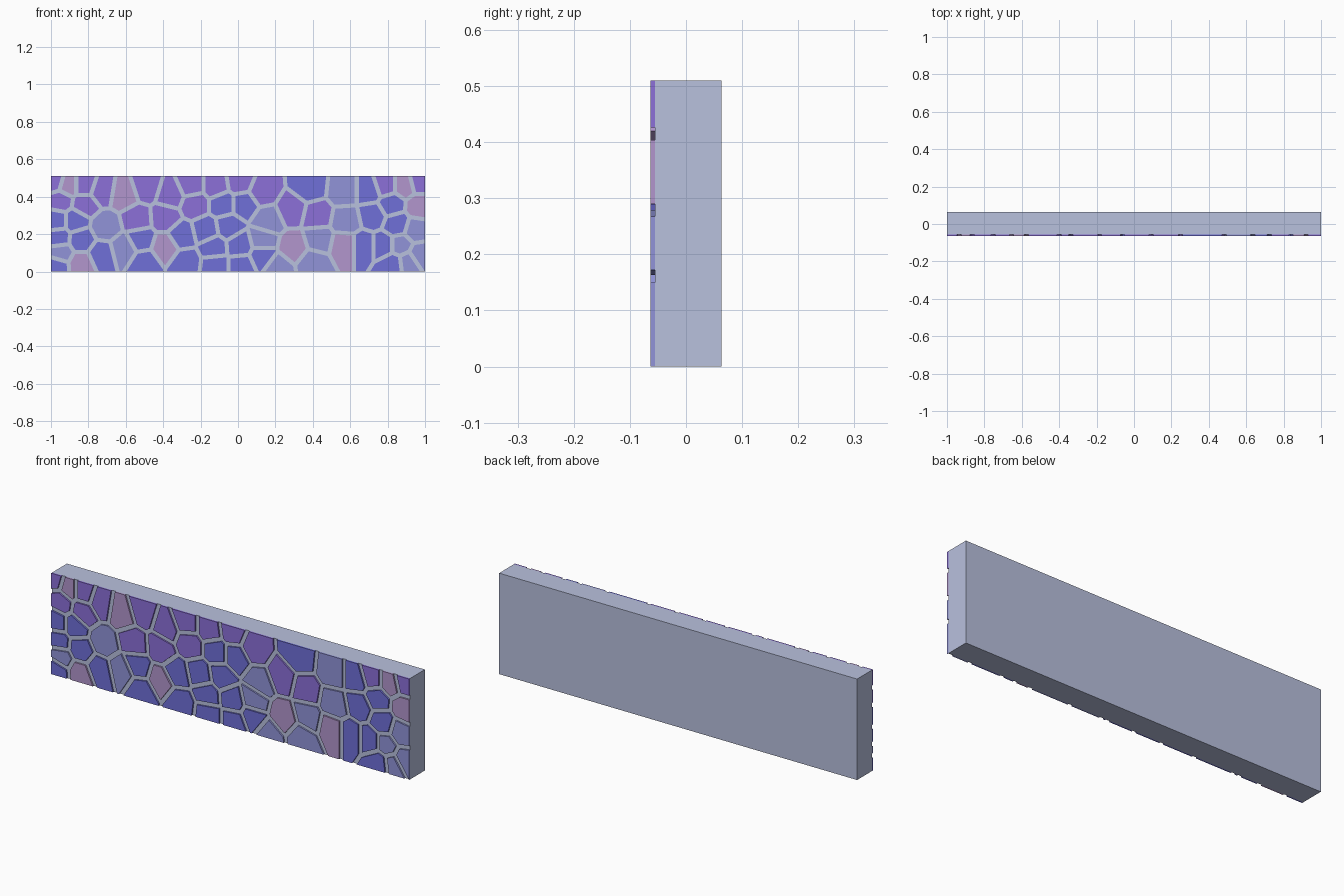
import bpy, bmesh
from mathutils import Vector

if "Cube" in bpy.data.objects:
    bpy.data.objects.remove(bpy.data.objects["Cube"])

HEIGHT, BACK, FACE, FRONT = 0.51, 0.063, -0.055, -0.063
GAP = 0.011  # half width of the mortar joint


def material(name, colour):
    mat = bpy.data.materials.new(name)
    mat.diffuse_color = (*colour, 1)
    mat.use_nodes = True
    mat.node_tree.nodes["Principled BSDF"].inputs["Base Color"].default_value = mat.diffuse_color
    return mat


def finish(bm, name, mat):
    bmesh.ops.recalc_face_normals(bm, faces=bm.faces)
    mesh = bpy.data.meshes.new(name)
    bm.to_mesh(mesh)
    bm.free()
    mesh.materials.append(mat)
    bpy.context.collection.objects.link(bpy.data.objects.new(name, mesh))


def prism(bm, outline, y0, y1):
    a = [bm.verts.new((p.x, y0, p.y)) for p in outline]
    b = [bm.verts.new((p.x, y1, p.y)) for p in outline]
    bm.faces.new(a)
    bm.faces.new(b[::-1])
    for i in range(len(a)):
        j = (i + 1) % len(a)
        bm.faces.new((a[i], b[i], b[j], a[j]))


def clip(poly, point, normal):
    """Keep the part of the polygon behind the given line."""
    out = []
    for p, q in zip(poly, poly[1:] + poly[:1]):
        dp, dq = (p - point).dot(normal), (q - point).dot(normal)
        if dp <= 0:
            out.append(p)
        if (dp < 0 < dq) or (dq < 0 < dp):
            out.append(p.lerp(q, dp / (dp - dq)))
    return out


# Stone centres (x, z) for each stone colour
stones = {
    "violet": ((0.262, 0.162, 0.693), [
        (-.98, .48), (-.82, .46), (-.73, .43), (-.49, .45), (-.36, .41), (-.25, .46),
        (-.12, .46), (.01, .48), (.13, .43), (-.95, .38), (-.82, .36), (-.54, .28),
        (-.39, .29), (-.23, .36), (.29, .33), (.42, .30), (.79, .46), (.97, .48)]),
    "blue": ((0.162, 0.162, 0.693), [
        (-.97, .27), (-.87, .27), (-.96, .18), (-.84, .17), (-.73, .09), (-.97, .03),
        (-.52, .17), (-.50, .05), (-.30, .19), (-.17, .22), (-.08, .36), (-.05, .24),
        (.03, .36), (-.28, .05), (-.13, .13), (-.12, .03), (.01, .14), (.02, .03),
        (.13, .08), (.38, .45), (.70, .43), (.72, .30), (.82, .36), (.85, .25),
        (.67, .14), (.78, .14), (.83, .04)]),
    "pale_blue": ((0.283, 0.296, 0.693), [
        (-.71, .24), (-.61, .12), (-.95, .10), (.16, .27), (.13, .17), (.43, .17),
        (.40, .05), (.57, .43), (.58, .27), (.87, .14), (.95, .22), (.91, .05),
        (.97, .09), (.21, .02)]),
    "mauve": ((0.445, 0.305, 0.61), [
        (-.91, .46), (-.61, .41), (-.84, .04), (-.39, .13), (.30, .13), (.57, .14),
        (.89, .46), (.97, .35)]),
}
seeds = [Vector(p) for _, pts in stones.values() for p in pts]
panel = [Vector(p) for p in ((-1, 0), (1, 0), (1, HEIGHT), (-1, HEIGHT))]

# Wall slab
bm = bmesh.new()
prism(bm, panel, FACE, BACK)
finish(bm, "wall_slab", material("mortar", (0.485, 0.533, 0.73)))

# Raised irregular stones on the front face, one object per colour
for name, (colour, points) in stones.items():
    bm = bmesh.new()
    for p in points:
        centre, outline = Vector(p), panel
        for other in seeds:
            if other != centre and outline:
                n = (other - centre).normalized()
                outline = clip(outline, (centre + other) / 2 - n * GAP, n)
        if len(outline) > 2:
            prism(bm, outline, FRONT, FACE)
    finish(bm, name + "_stones", material(name, colour))
